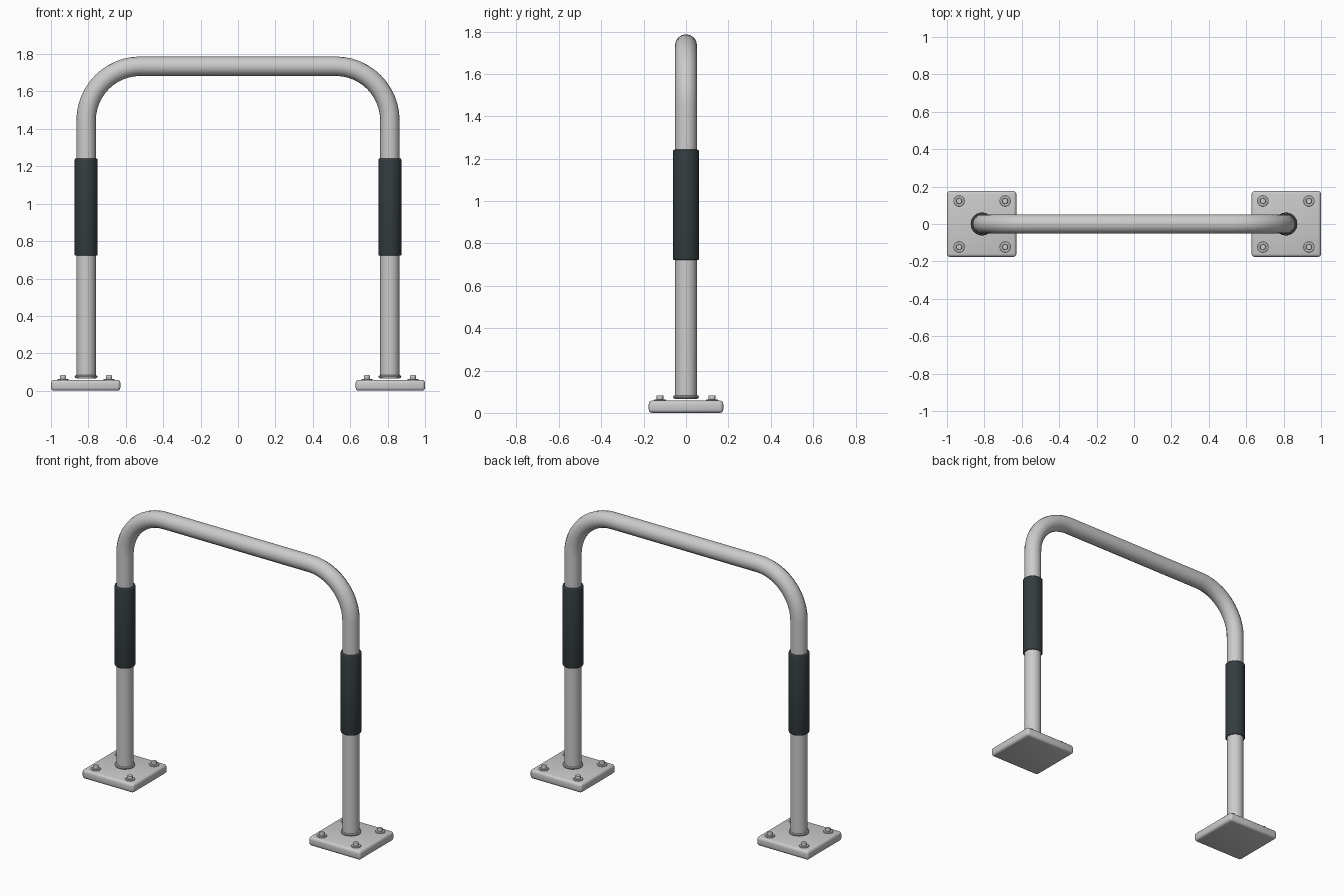
import bpy, bmesh
from math import sin, cos, pi, radians
from mathutils import Matrix

if "Cube" in bpy.data.objects:
    bpy.data.objects.remove(bpy.data.objects["Cube"])

LEG_X, TOP_Z, BEND, PIPE_R = 0.812, 1.735, 0.29, 0.052


def finish(obj, bevel=0, segments=3, mat=None):
    bpy.ops.object.select_all(action='DESELECT')
    bpy.context.view_layer.objects.active = obj
    obj.select_set(True)
    if bevel:
        m = obj.modifiers.new("bevel", 'BEVEL')
        m.width, m.segments, m.limit_method = bevel, segments, 'ANGLE'
        bpy.ops.object.modifier_apply(modifier=m.name)
    bpy.ops.object.shade_smooth_by_angle(angle=radians(35))
    if mat:
        obj.data.materials.append(mat)
    return obj


def cylinder(name, r, z0, z1, x, y=0, sides=32, **kw):
    bpy.ops.mesh.primitive_cylinder_add(vertices=sides, radius=r, depth=z1 - z0,
                                        location=(x, y, (z0 + z1) / 2))
    bpy.context.object.name = name
    return finish(bpy.context.object, **kw)


rubber = bpy.data.materials.new("dark_rubber")
rubber.diffuse_color = (0.035, 0.046, 0.05, 1)
rubber.use_nodes = True
rubber.node_tree.nodes["Principled BSDF"].inputs["Base Color"].default_value = rubber.diffuse_color

# Bent pipe: one continuous hoop swept along a path
arc = [i / 12 * pi / 2 for i in range(13)]
cx, cz = LEG_X - BEND, TOP_Z - BEND
right = [(cx + BEND * cos(a), cz + BEND * sin(a)) for a in arc]
path = [(LEG_X, 0.066)] + right + [(-x, z) for x, z in reversed(right)] + [(-LEG_X, 0.066)]
curve = bpy.data.curves.new("hoop_pipe", 'CURVE')
curve.dimensions = '3D'
curve.bevel_depth, curve.bevel_resolution = PIPE_R, 6
curve.use_fill_caps = True
spline = curve.splines.new('POLY')
spline.points.add(len(path) - 1)
for p, (x, z) in zip(spline.points, path):
    p.co = (x, 0, z, 1)
hoop = bpy.data.objects.new("hoop_pipe", curve)
bpy.context.collection.objects.link(hoop)
bpy.ops.object.select_all(action='DESELECT')
bpy.context.view_layer.objects.active = hoop
hoop.select_set(True)
bpy.ops.object.convert(target='MESH')
finish(bpy.context.object)

for side, s in (("left", -1), ("right", 1)):
    x = s * LEG_X
    # Base plate
    bpy.ops.mesh.primitive_cube_add(size=1, location=(s * 0.8145, 0, 0.029))
    plate = bpy.context.object
    plate.name = side + "_base_plate"
    plate.data.transform(Matrix.Diagonal((0.371, 0.352, 0.058, 1)))
    finish(plate, bevel=0.016)

    # Weld ring where the pipe meets the plate
    bpy.ops.mesh.primitive_torus_add(location=(x, 0, 0.075), major_radius=0.053,
                                     minor_radius=0.008, major_segments=32, minor_segments=8)
    bpy.context.object.name = side + "_weld_ring"
    finish(bpy.context.object)

    # Grip sleeve
    cylinder(side + "_grip_sleeve", 0.0612, 0.722, 1.242, x, bevel=0.006, mat=rubber)

    # Anchor bolts with washers
    for i, (dx, dy) in enumerate([(-1, -1), (1, -1), (1, 1), (-1, 1)]):
        bx, by = x + dx * 0.123, dy * 0.123
        cylinder(f"{side}_washer_{i}", 0.029, 0.054, 0.064, bx, by, sides=24, bevel=0.002, segments=1)
        cylinder(f"{side}_bolt_{i}", 0.018, 0.06, 0.083, bx, by, sides=6, bevel=0.002, segments=1)
